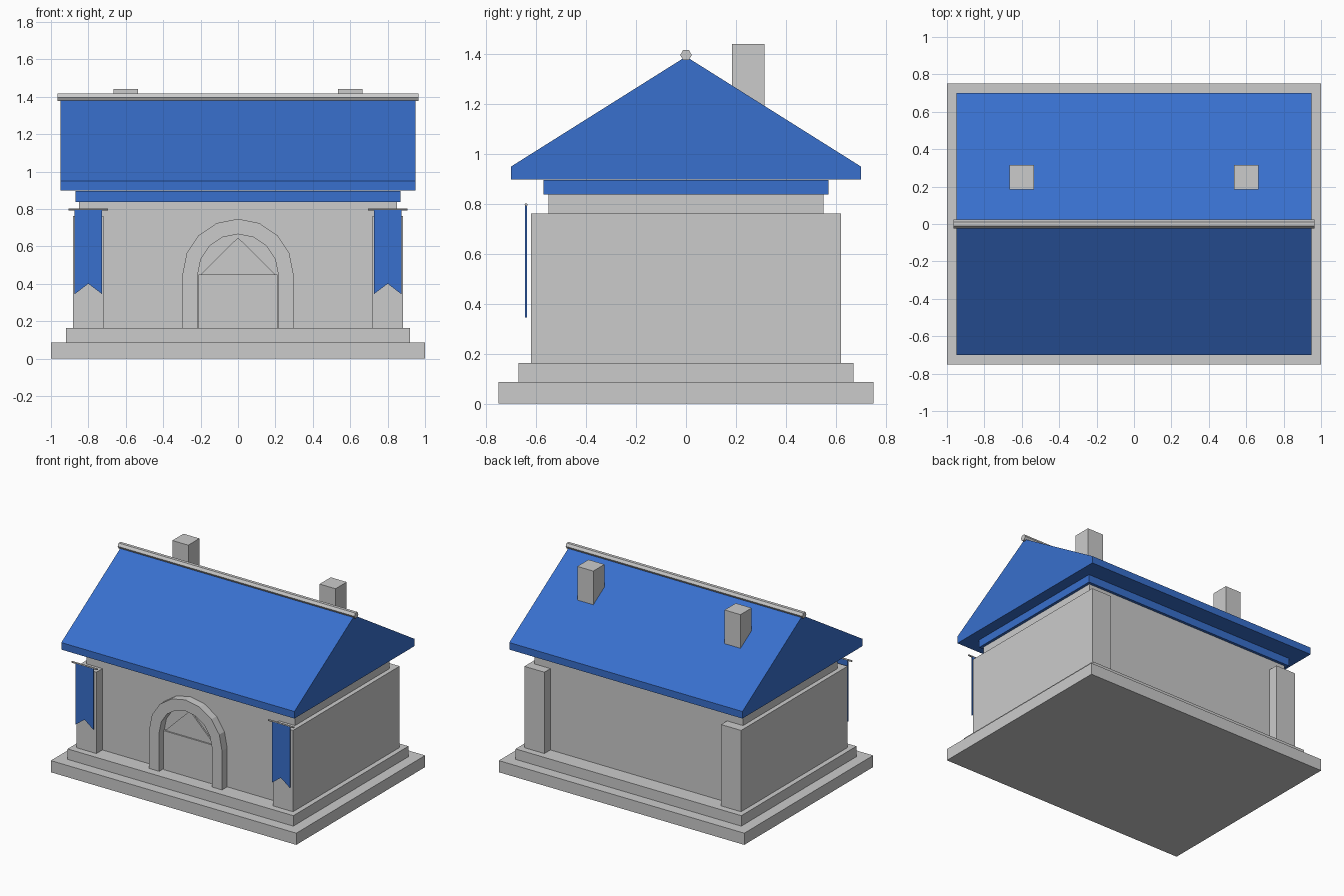
import bpy, bmesh, math

if "Cube" in bpy.data.objects:
    bpy.data.objects.remove(bpy.data.objects["Cube"])

blue = bpy.data.materials.new("blue")
blue.diffuse_color = (0.04, 0.16, 0.61, 1)
blue.use_nodes = True
blue.node_tree.nodes["Principled BSDF"].inputs["Base Color"].default_value = blue.diffuse_color


def prism(name, pts, place, a, b, mat=None):
    """Extrude a 2D profile from a to b; place maps (u, v, depth) to xyz."""
    bm = bmesh.new()
    ends = [[bm.verts.new(place(u, v, d)) for u, v in pts] for d in (a, b)]
    bm.faces.new(ends[0])
    bm.faces.new(ends[1][::-1])
    n = len(pts)
    for i in range(n):
        j = (i + 1) % n
        bm.faces.new((ends[0][j], ends[0][i], ends[1][i], ends[1][j]))
    bmesh.ops.recalc_face_normals(bm, faces=bm.faces)
    me = bpy.data.meshes.new(name)
    bm.to_mesh(me)
    bm.free()
    ob = bpy.data.objects.new(name, me)
    bpy.context.collection.objects.link(ob)
    if mat:
        me.materials.append(mat)
    return ob


def along_x(u, v, d):
    return (d, u, v)


def along_y(u, v, d):
    return (u, d, v)


def box(name, x, y, z, mat=None):
    pts = [(x[0], z[0]), (x[1], z[0]), (x[1], z[1]), (x[0], z[1])]
    return prism(name, pts, along_y, y[0], y[1], mat)


def rod(name, x0, x1, y, z, r, sides):
    pts = [(y + r * math.cos(2 * math.pi * i / sides),
            z + r * math.sin(2 * math.pi * i / sides)) for i in range(sides)]
    return prism(name, pts, along_x, x0, x1)


# Stepped base and main walls
box("base_slab", (-1, 1), (-0.75, 0.75), (0, 0.086))
box("base_step", (-0.92, 0.92), (-0.67, 0.67), (0.086, 0.163))
box("main_walls", (-0.85, 0.85), (-0.55, 0.55), (0.163, 0.838))

# Eave band and gabled roof
box("eave_band", (-0.87, 0.87), (-0.57, 0.57), (0.838, 0.895), blue)
roof = [(-0.7, 0.898), (0.7, 0.898), (0.7, 0.95), (0, 1.39), (-0.7, 0.95)]
prism("roof", roof, along_x, -0.95, 0.95, blue)
rod("ridge_pole", -0.965, 0.965, 0, 1.396, 0.023, 6)

# Arched door surround
cz, n = 0.45, 8
outer = [(0.297 * math.cos(math.pi * i / n), cz + 0.297 * math.sin(math.pi * i / n))
         for i in range(n + 1)]
inner = [(0.215 * math.cos(math.pi * i / n), cz + 0.215 * math.sin(math.pi * i / n))
         for i in range(n + 1)]
arch = ([(0.297, 0.163)] + outer + [(-0.297, 0.163), (-0.215, 0.163)]
        + inner[::-1] + [(0.215, 0.163)])
prism("door_arch", arch, along_y, -0.61, -0.54)

# Door leaf and its pointed top
box("door", (-0.21, 0.21), (-0.57, -0.54), (0.163, 0.45))
prism("door_top", [(-0.2, 0.45), (0.2, 0.45), (0, 0.647)], along_y, -0.56, -0.54)

for side, s in (("left", -1), ("right", 1)):
    # Thick end walls that form the corner pillars
    box(side + "_end_wall", sorted((s * 0.72, s * 0.883)), (-0.62, 0.62), (0.163, 0.762))
    # Chimneys on the back slope
    box(side + "_chimney", sorted((s * 0.535, s * 0.665)), (0.185, 0.315), (1.1, 1.44))
    # Swallow-tailed banner hanging from a rod
    c = s * 0.8
    banner = [(c - 0.073, 0.795), (c - 0.073, 0.345), (c, 0.4),
              (c + 0.073, 0.345), (c + 0.073, 0.795)]
    prism(side + "_banner", banner, along_y, -0.644, -0.636, blue)
    rod(side + "_banner_rod", c - 0.105, c + 0.105, -0.64, 0.797, 0.006, 6)
